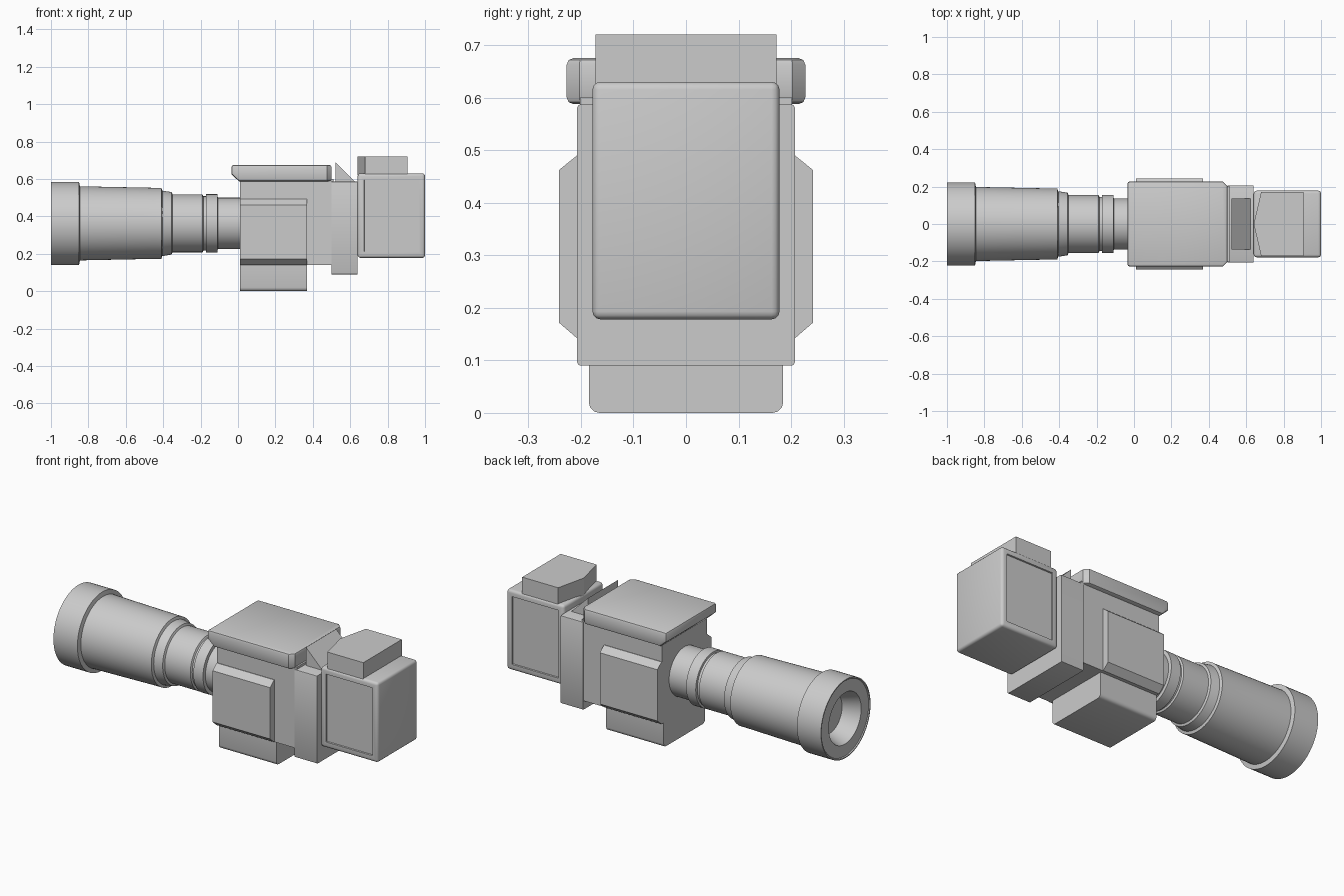
import bpy, bmesh
from mathutils import Vector

if "Cube" in bpy.data.objects:
    bpy.data.objects.remove(bpy.data.objects["Cube"])

AXIS_Z = 0.363  # height of the lens axis


def finish(name, bm, angle=0.6):
    bmesh.ops.recalc_face_normals(bm, faces=bm.faces)
    mesh = bpy.data.meshes.new(name)
    bm.to_mesh(mesh)
    bm.free()
    obj = bpy.data.objects.new(name, mesh)
    bpy.context.collection.objects.link(obj)
    bpy.ops.object.select_all(action='DESELECT')
    obj.select_set(True)
    bpy.context.view_layer.objects.active = obj
    bpy.ops.object.shade_smooth_by_angle(angle=angle)
    return obj


def prism(pts, axis, lo, hi):
    """Extrude a 2D outline along one axis between lo and hi."""
    place = {'x': lambda a, b, t: (t, a, b),
             'y': lambda a, b, t: (a, t, b),
             'z': lambda a, b, t: (a, b, t)}[axis]
    bm = bmesh.new()
    face = bm.faces.new([bm.verts.new(place(a, b, lo)) for a, b in pts])
    ext = bmesh.ops.extrude_face_region(bm, geom=[face])
    verts = [v for v in ext['geom'] if isinstance(v, bmesh.types.BMVert)]
    bmesh.ops.translate(bm, verts=verts, vec=Vector(place(0, 0, hi - lo)))
    bmesh.ops.recalc_face_normals(bm, faces=bm.faces)
    return bm


def rect(a0, a1, b0, b1):
    return [(a0, b0), (a1, b0), (a1, b1), (a0, b1)]


def bevel(bm, width, segments=1, test=lambda e: True):
    bmesh.ops.bevel(bm, geom=[e for e in bm.edges if test(e)], offset=width,
                    segments=segments, profile=0.5, affect='EDGES')


def runs_along(edge, i):
    d = (edge.verts[1].co - edge.verts[0].co).normalized()
    return abs(d[i]) > 0.99


# Lens barrel: revolved profile with hood, rings, grooves and recessed glass
profile = [(-0.90, 0), (-0.90, 0.11), (-0.995, 0.145), (-0.995, 0.212),
           (-1.0, 0.216), (-1.0, 0.222), (-0.85, 0.222), (-0.845, 0.198),
           (-0.45, 0.190), (-0.41, 0.190), (-0.405, 0.175), (-0.355, 0.167),
           (-0.35, 0.155), (-0.19, 0.155), (-0.185, 0.145), (-0.172, 0.145),
           (-0.17, 0.156), (-0.11, 0.156), (-0.108, 0.137), (0.03, 0.137), (0.03, 0)]
bm = bmesh.new()
vs = [bm.verts.new((x, 0, AXIS_Z + r)) for x, r in profile]
es = [bm.edges.new(p) for p in zip(vs, vs[1:])]
bmesh.ops.spin(bm, geom=vs + es, cent=(0, 0, AXIS_Z), axis=(1, 0, 0),
               angle=6.283185307, steps=64)
bmesh.ops.remove_doubles(bm, verts=bm.verts, dist=0.0002)
finish("lens_barrel", bm, 0.5)

# Main body and the taller mounting plate behind it
finish("camera_body", prism(rect(0.01, 0.51, 0.14, 0.60), 'y', -0.202, 0.202))
bm = prism(rect(-0.207, 0.207, 0.09, 0.587), 'x', 0.50, 0.64)
bevel(bm, 0.006, 2, lambda e: runs_along(e, 0))
finish("rear_plate", bm)

# Base block with rounded lower corners
bm = prism(rect(-0.185, 0.185, 0.0, 0.15), 'x', 0.01, 0.37)
bevel(bm, 0.02, 3, lambda e: runs_along(e, 0) and e.verts[0].co.z < 0.01)
finish("base_block", bm)

# Side panels, chamfered above and below
for side, label in ((-1, "front"), (1, "back")):
    outline = [(side * 0.195, 0.14), (side * 0.205, 0.14), (side * 0.242, 0.172),
               (side * 0.242, 0.462), (side * 0.205, 0.492), (side * 0.195, 0.492)]
    finish(label + "_side_panel", prism(outline, 'x', 0.01, 0.37), 0.3)

# Overhanging lid with clipped rear corners and soft edges
bm = prism([(-0.035, 0.625), (0.005, 0.588), (0.50, 0.588), (0.50, 0.675),
            (-0.035, 0.675)], 'y', -0.227, 0.227)
bevel(bm, 0.024, 1, lambda e: runs_along(e, 2) and e.verts[0].co.x > 0.4)
bevel(bm, 0.012, 2, lambda e: e.calc_face_angle(0) > 0.9)
finish("top_lid", bm)

# Wedge behind the lid
finish("top_wedge", prism([(0.52, 0.58), (0.63, 0.58), (0.52, 0.69)], 'y', -0.135, 0.135))

# Battery pack with a recessed panel on each side
bm = prism(rect(0.64, 1.0, 0.178, 0.63), 'y', -0.178, 0.178)
bevel(bm, 0.015, 3)
sides = [f for f in bm.faces if abs(f.normal.y) > 0.99 and f.calc_area() > 0.05]
bmesh.ops.inset_individual(bm, faces=sides, thickness=0.027, depth=0)
bmesh.ops.inset_individual(bm, faces=sides, thickness=0.002, depth=-0.008)
finish("battery_pack", bm)

# Five-sided cap on the battery pack
finish("battery_cap", prism([(0.64, 0), (0.68, -0.172), (0.905, -0.172),
                             (0.905, 0.172), (0.68, 0.172)], 'z', 0.62, 0.72), 0.3)
